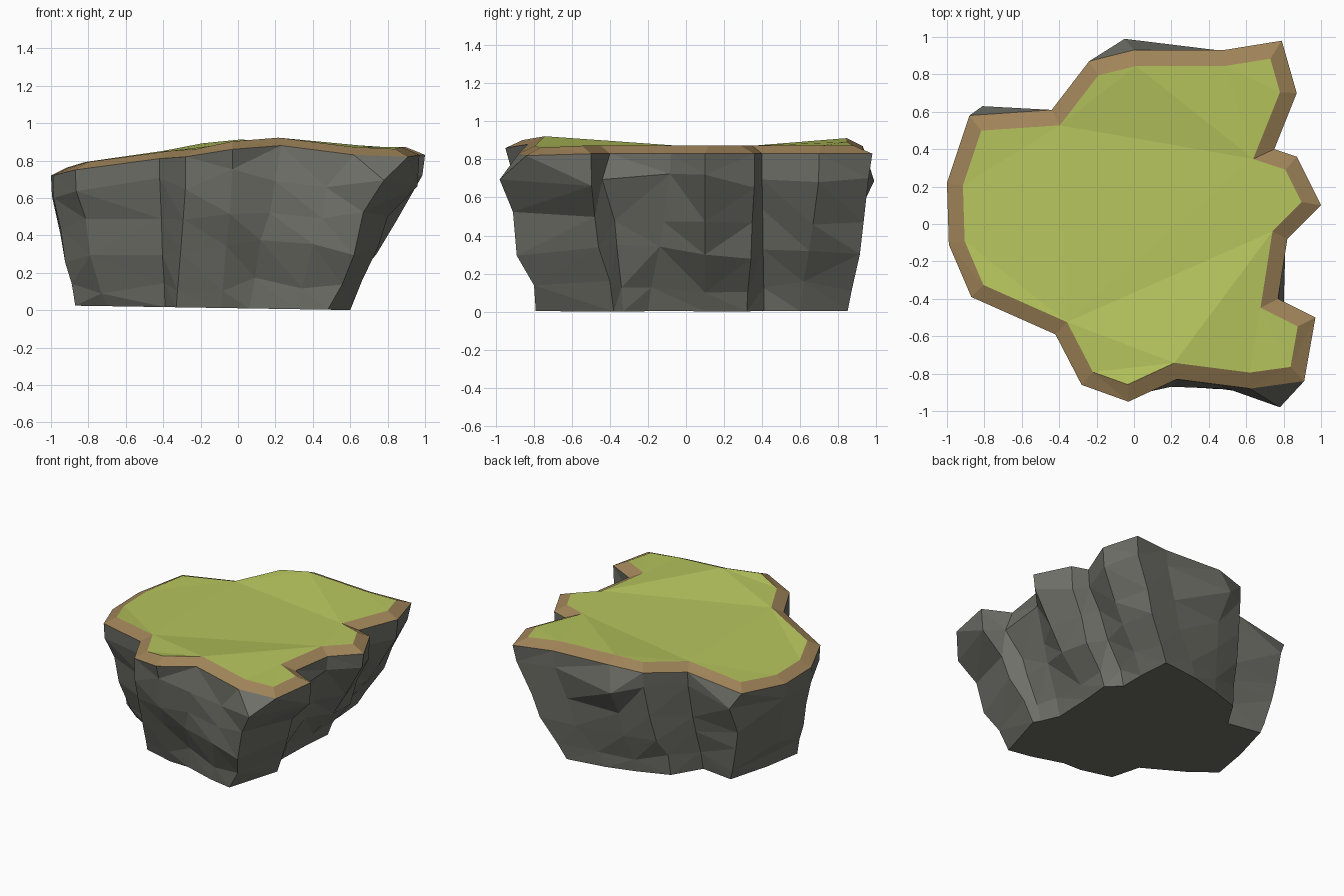
import bpy, bmesh, random
from mathutils import Vector

if "Cube" in bpy.data.objects:
    bpy.data.objects.remove(bpy.data.objects["Cube"])

random.seed(4)

# Cliff outline, counter-clockwise: rim x, rim y, rim z, foot x, foot y
OUTLINE = [
    (1.00, .10, .83, .52, .10), (.87, .36, .83, .54, .32), (.75, .40, .83, .44, .41),
    (.87, .70, .83, .44, .60), (.79, .98, .83, .42, .85), (.48, .93, .85, .12, .81),
    (.00, .93, .87, -.11, .75), (-.24, .87, .85, -.34, .67), (-.44, .61, .81, -.47, .46),
    (-.88, .58, .75, -.73, .50), (-1.0, .22, .72, -.82, .18), (-.99, -.11, .72, -.87, -.11),
    (-.87, -.39, .75, -.70, -.24), (-.42, -.59, .81, -.39, -.41), (-.28, -.86, .82, -.33, -.63),
    (-.03, -.95, .86, -.09, -.69), (.23, -.83, .88, .06, -.69), (.62, -.88, .83, .30, -.76),
    (.91, -.84, .82, .48, -.79), (.97, -.50, .83, .60, -.38), (.77, -.40, .83, .57, -.33),
    (.82, -.08, .83, .51, -.20)]
# Rock points that bulge or step in, keyed by ring and outline point
BULGE = {(3, 4): (.77, .96), (3, 6): (-.05, .99), (3, 9): (-.81, .63), (3, 15): (-.03, -.92),
         (3, 16): (.20, -.87), (3, 17): (.47, -.87), (3, 18): (.78, -.98), (3, 20): (.80, -.44),
         (1, 16): (.12, -.82), (1, 17): (.40, -.88), (1, 18): (.62, -.89), (1, 19): (.75, -.46),
         (2, 16): (.17, -.85), (2, 17): (.45, -.88), (2, 18): (.67, -.91), (2, 19): (.80, -.48)}
# Rock rings: height fraction, spread fraction from foot to rim
RINGS = [(.16, .13), (.38, .50), (.60, .70), (.83, .97)]
N = len(OUTLINE)
# Gently tilted patches of the grass, as outline point numbers
PATCHES = [(2, 3, 4, 5, 6), (6, 7, 8), (2, 6, 8), (8, 9, 10, 11, 12, 13, 21, 0, 1, 2),
           (13, 16, 21), (13, 14, 15, 16), (16, 17, 18, 19, 20, 21)]


def material(name, color):
    m = bpy.data.materials.new(name)
    m.diffuse_color = (*color, 1)
    m.use_nodes = True
    m.node_tree.nodes["Principled BSDF"].inputs["Base Color"].default_value = m.diffuse_color
    return m


def inset(points, dist, rise):
    """Mitred inward offset of a counter-clockwise loop."""
    result = []
    for i, p in enumerate(points):
        a = (p - points[i - 1]).xy.normalized()
        b = (points[(i + 1) % N] - p).xy.normalized()
        n1, n2 = Vector((-a.y, a.x)), Vector((-b.y, b.x))
        off = (n1 + n2) * (dist / (1 + n1.dot(n2)))
        result.append(p + Vector((off.x, off.y, rise)))
    return result


def cap(bm, ring, patches):
    """Fill a loop, triangulating it flat and then restoring the heights."""
    heights = [v.co.z for v in ring]
    for v in ring:
        v.co.z = 0
    faces = [bm.faces.new([ring[i] for i in patch]) for patch in patches]
    bm.normal_update()
    bmesh.ops.triangulate(bm, faces=faces)
    for v, z in zip(ring, heights):
        v.co.z = z


def loft(name, loops, mat, bottom=(), top=()):
    """Join stacked loops with faceted faces and optional end caps."""
    bm = bmesh.new()
    rings = [[bm.verts.new(p) for p in loop] for loop in loops]
    for low, high in zip(rings, rings[1:]):
        for i in range(N):
            j = (i + 1) % N
            bm.faces.new((low[i], low[j], high[j], high[i]))
    bmesh.ops.triangulate(bm, faces=bm.faces[:])
    cap(bm, rings[0], bottom)
    cap(bm, rings[-1], top)
    mesh = bpy.data.meshes.new(name)
    bm.to_mesh(mesh)
    bm.free()
    mesh.materials.append(mat)
    obj = bpy.data.objects.new(name, mesh)
    bpy.context.collection.objects.link(obj)
    return obj


rim = [Vector(p[:3]) for p in OUTLINE]
foot = [Vector((p[3], p[4], max(0, .010 - .016 * p[3]))) for p in OUTLINE]
turf = inset(rim, .085, .042)

# Rock wall with rough facets
rock = [foot]
for level, (height, spread) in enumerate(RINGS):
    ring = []
    for i in range(N):
        p = foot[i].lerp(rim[i], spread + random.uniform(-.06, .06) * (level < 3))
        p.z = rim[i].z * (height + random.uniform(-.05, .05))
        if (level, i) in BULGE:
            p.x, p.y = BULGE[level, i]
        ring.append(p)
    rock.append(ring)
rock.append(rim)
loft("rock_cliff", rock, material("rock", (.16, .16, .14)), bottom=[range(N - 1, -1, -1)])

# Sloped earth band and grass surface
loft("earth_rim", [rim, turf], material("earth", (.35, .23, .10)))
loft("grass_top", [turf], material("grass", (.47, .56, .11)), top=PATCHES)
